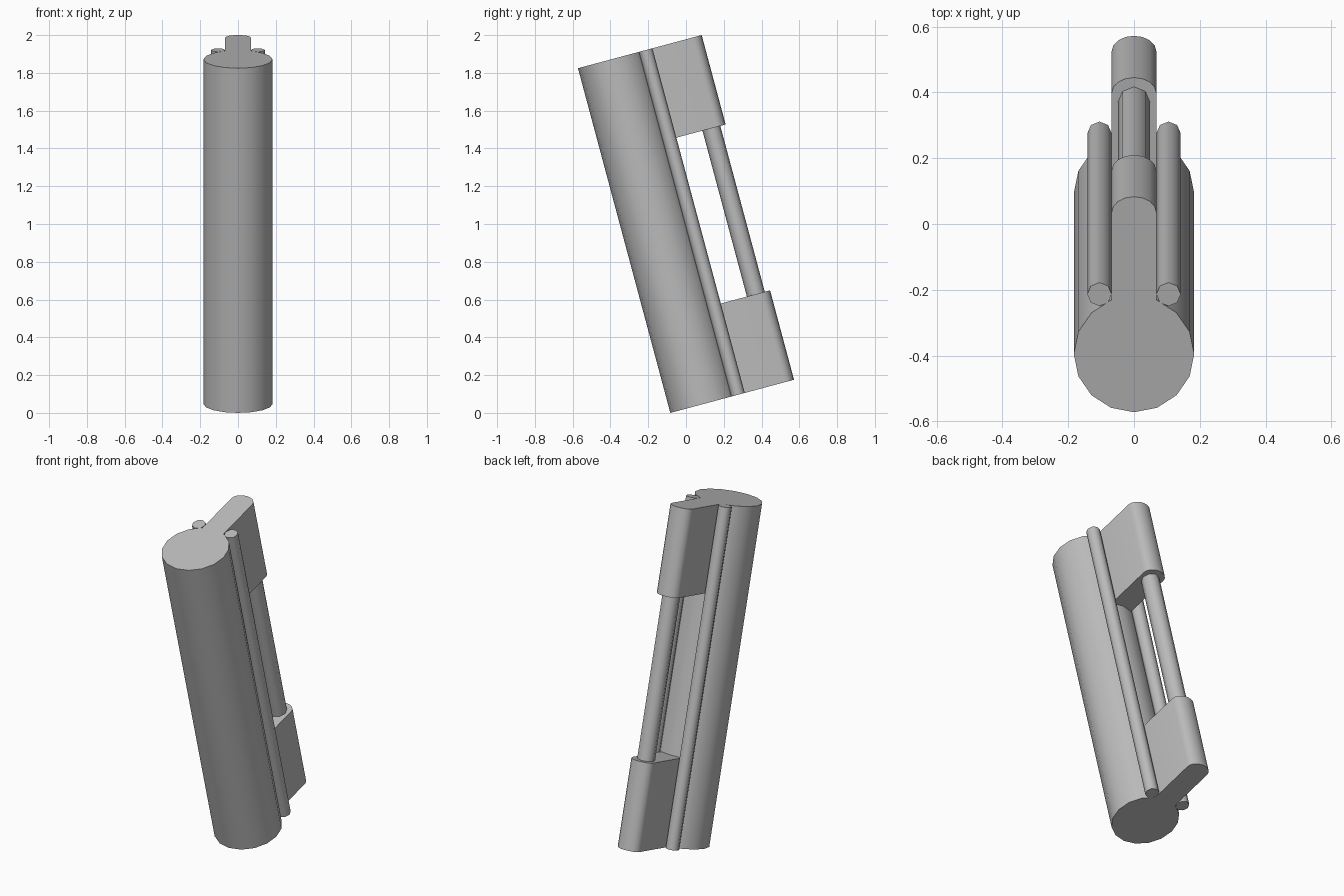
import bpy
import bmesh
from math import sin, cos, pi, radians
from mathutils import Matrix, Vector

cube = bpy.data.objects.get("Cube")
if cube:
    bpy.data.objects.remove(cube, do_unlink=True)

LENGTH = 1.889       # along the tilted axis
DEPTH = 0.678        # front of body to back of handle
BLOCK = 0.49         # length of each handle mount
TILT = Matrix.Translation((0, -0.083, 0)) @ Matrix.Rotation(radians(15), 4, "X")

grey = bpy.data.materials.new("plain_grey")
grey.use_nodes = True
colour = (0.5, 0.5, 0.5, 1)
grey.diffuse_color = colour
grey.node_tree.nodes["Principled BSDF"].inputs["Base Color"].default_value = colour


def circle(x, y, radius, sides):
    """Round outline with one corner pointing straight back."""
    return [(x + radius * cos(pi / 2 + 2 * pi * i / sides),
             y + radius * sin(pi / 2 + 2 * pi * i / sides)) for i in range(sides)]


def extrude(name, outline, low, high):
    """Prism from an outline, tilted into place."""
    bm = bmesh.new()
    face = bm.faces.new([bm.verts.new((x, y, low)) for x, y in outline])
    top = bmesh.ops.extrude_face_region(bm, geom=[face])
    moved = [g for g in top["geom"] if isinstance(g, bmesh.types.BMVert)]
    bmesh.ops.translate(bm, verts=moved, vec=Vector((0, 0, high - low)))
    bmesh.ops.recalc_face_normals(bm, faces=bm.faces)
    bm.transform(TILT)
    mesh = bpy.data.meshes.new(name)
    bm.to_mesh(mesh)
    bm.free()
    mesh.materials.append(grey)
    obj = bpy.data.objects.new(name, mesh)
    bpy.context.collection.objects.link(obj)
    bpy.ops.object.select_all(action="DESELECT")
    obj.select_set(True)
    bpy.context.view_layer.objects.active = obj
    bpy.ops.object.shade_smooth_by_angle(angle=radians(50))
    return obj


# Main round body
extrude("body", circle(0, 0.183, 0.183, 16), 0, LENGTH)

# Slim rails down both sides of the back
for side, x in (("left", 0.105), ("right", -0.105)):
    extrude("rail_" + side, circle(x, 0.371, 0.037, 8), 0, LENGTH)

# Handle mounts with a rounded back edge
half, bulge = 0.068, 0.049
mount = [(-half, 0.3), (half, 0.3)]
mount += [(half * cos(pi * i / 8), DEPTH - bulge + bulge * sin(pi * i / 8))
          for i in range(9)]
extrude("lower_mount", mount, 0, BLOCK)
extrude("upper_mount", mount, LENGTH - BLOCK, LENGTH)

# Grip rod between the mounts
extrude("grip_rod", circle(0, 0.6, 0.049, 8), BLOCK - 0.02, LENGTH - BLOCK + 0.02)
